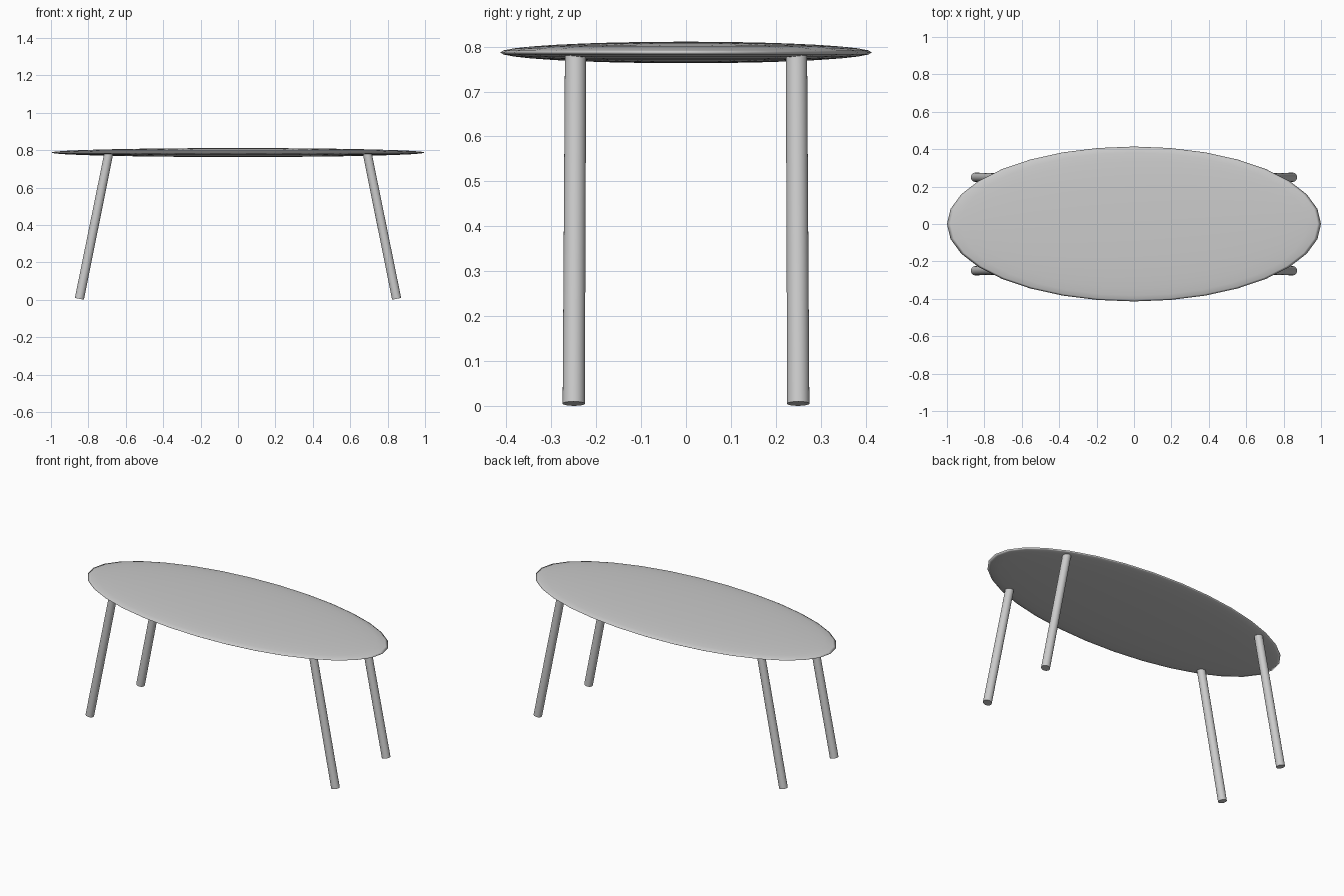
import bpy
from mathutils import Vector

if "Cube" in bpy.data.objects:
    bpy.data.objects.remove(bpy.data.objects["Cube"])


def add_leg(name, foot, head, radius_foot, radius_head):
    """Slightly tapered round leg running between two points."""
    foot, head = Vector(foot), Vector(head)
    axis = head - foot
    bpy.ops.mesh.primitive_cone_add(
        vertices=32, radius1=radius_foot, radius2=radius_head,
        depth=axis.length, location=(foot + head) / 2,
        rotation=axis.to_track_quat('Z', 'Y').to_euler())
    leg = bpy.context.object
    leg.name = name
    bpy.ops.object.shade_smooth_by_angle()
    return leg


# Table top: a very flat lens-shaped oval
bpy.ops.mesh.primitive_uv_sphere_add(segments=32, ring_count=16, radius=1,
                                     location=(0, 0, 0.787))
top = bpy.context.object
top.name = "table_top"
top.scale = (1.0, 0.414, 0.024)
bpy.ops.object.transform_apply(location=False, rotation=False, scale=True)
bpy.ops.object.shade_smooth()

# Four legs splayed outwards along the length
for x_side, x_name in ((-1, "left"), (1, "right")):
    for y_side, y_name in ((-1, "front"), (1, "back")):
        add_leg(f"{y_name}_{x_name}_leg",
                foot=(x_side * 0.848, y_side * 0.25, 0.005),
                head=(x_side * 0.691, y_side * 0.246, 0.783),
                radius_foot=0.0247, radius_head=0.0237)
